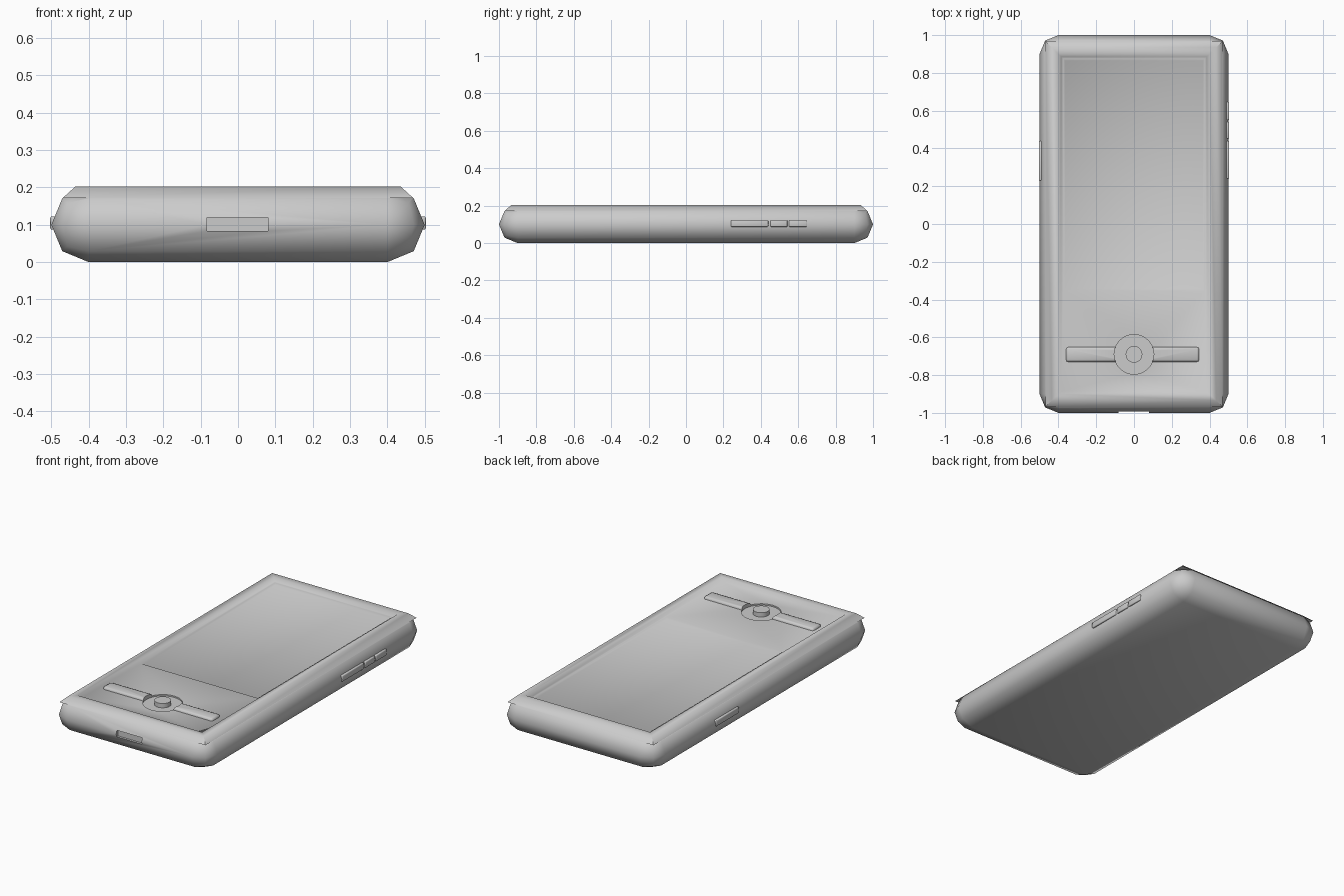
import bpy, bmesh, math

if "Cube" in bpy.data.objects:
    bpy.data.objects.remove(bpy.data.objects["Cube"])

def finish(name, bm):
    bmesh.ops.recalc_face_normals(bm, faces=bm.faces)
    me = bpy.data.meshes.new(name)
    bm.to_mesh(me)
    bm.free()
    ob = bpy.data.objects.new(name, me)
    bpy.context.collection.objects.link(ob)
    return ob

def frustum(name, low, high, z0, z1):
    """Block whose bottom and top rectangles are (x0, x1, y0, y1)."""
    bm = bmesh.new()
    rings = []
    for (x0, x1, y0, y1), z in ((low, z0), (high, z1)):
        rings.append([bm.verts.new((x, y, z)) for x, y in
                      ((x0, y0), (x1, y0), (x1, y1), (x0, y1))])
    a, b = rings
    bm.faces.new(a[::-1])
    bm.faces.new(b)
    for i in range(4):
        j = (i + 1) % 4
        bm.faces.new((a[i], a[j], b[j], b[i]))
    return finish(name, bm)

def box(name, x0, x1, y0, y1, z0, z1, bevel=0, segments=2):
    ob = frustum(name, (x0, x1, y0, y1), (x0, x1, y0, y1), z0, z1)
    if bevel:
        bm = bmesh.new()
        bm.from_mesh(ob.data)
        bmesh.ops.bevel(bm, geom=bm.edges[:], offset=bevel, segments=segments,
                        profile=0.5, affect='EDGES')
        bmesh.ops.remove_doubles(bm, verts=bm.verts[:], dist=0.001)
        bm.to_mesh(ob.data)
        bm.free()
    return ob

def disc(name, y, r, z0, z1):
    bm = bmesh.new()
    bmesh.ops.create_cone(bm, cap_ends=True, segments=32, radius1=r, radius2=r,
                          depth=z1 - z0)
    bmesh.ops.translate(bm, verts=bm.verts[:], vec=(0, y, (z0 + z1) / 2))
    return finish(name, bm)

def boolean(ob, tool, op='DIFFERENCE'):
    mod = ob.modifiers.new(op.title(), 'BOOLEAN')
    mod.operation, mod.solver, mod.object = op, 'EXACT', tool
    bpy.context.view_layer.objects.active = ob
    bpy.ops.object.modifier_apply(modifier=mod.name)
    bpy.data.objects.remove(tool)

def smooth(ob, angle):
    bpy.ops.object.select_all(action='DESELECT')
    ob.select_set(True)
    bpy.context.view_layer.objects.active = ob
    bpy.ops.object.shade_smooth_by_angle(angle=math.radians(angle))

def rect(x, y):
    return (-x, x, -y, y)

# Rounded shell with a sharp-cornered raised rim
body = box("phone_body", -0.5, 0.5, -1, 1, 0, 0.2, 0.0999)
boolean(body, frustum("rim", rect(0.469, 0.969), rect(0.435, 0.935), 0.172, 0.203), 'UNION')

# Recessed front panel, then the slightly deeper screen
boolean(body, frustum("panel_cut", rect(0.385, 0.885), rect(0.407, 0.907), 0.186, 0.212))
boolean(body, frustum("screen_cut", (-0.365, 0.365, -0.345, 0.865),
                      (-0.38, 0.38, -0.36, 0.88), 0.179, 0.19))

# Round dish around the home button, and the charging slot
boolean(body, disc("dish_cut", -0.69, 0.105, 0.178, 0.25))
boolean(body, box("slot_cut", -0.083, 0.08, -1.1, -0.98, 0.083, 0.12))
smooth(body, 50)

# Home button
smooth(disc("home_button", -0.69, 0.044, 0.17, 0.203), 40)

# Long keys with ends hollowed around the dish
for side, x0, x1 in (("left", -0.36, -0.06), ("right", 0.06, 0.345)):
    key = box(side + "_key", x0, x1, -0.73, -0.652, 0.165, 0.2, 0.012)
    boolean(key, disc("key_cut", -0.69, 0.105, 0.1, 0.3))
    smooth(key, 50)

# Side buttons
for name, s, y0, y1 in (("volume_button", 1, 0.24, 0.44),
                        ("upper_side_button", 1, 0.452, 0.542),
                        ("top_side_button", 1, 0.55, 0.648),
                        ("left_side_button", -1, 0.23, 0.44)):
    x0, x1 = sorted((s * 0.46, s * 0.503))
    smooth(box(name, x0, x1, y0, y1, 0.087, 0.122, 0.004), 50)
